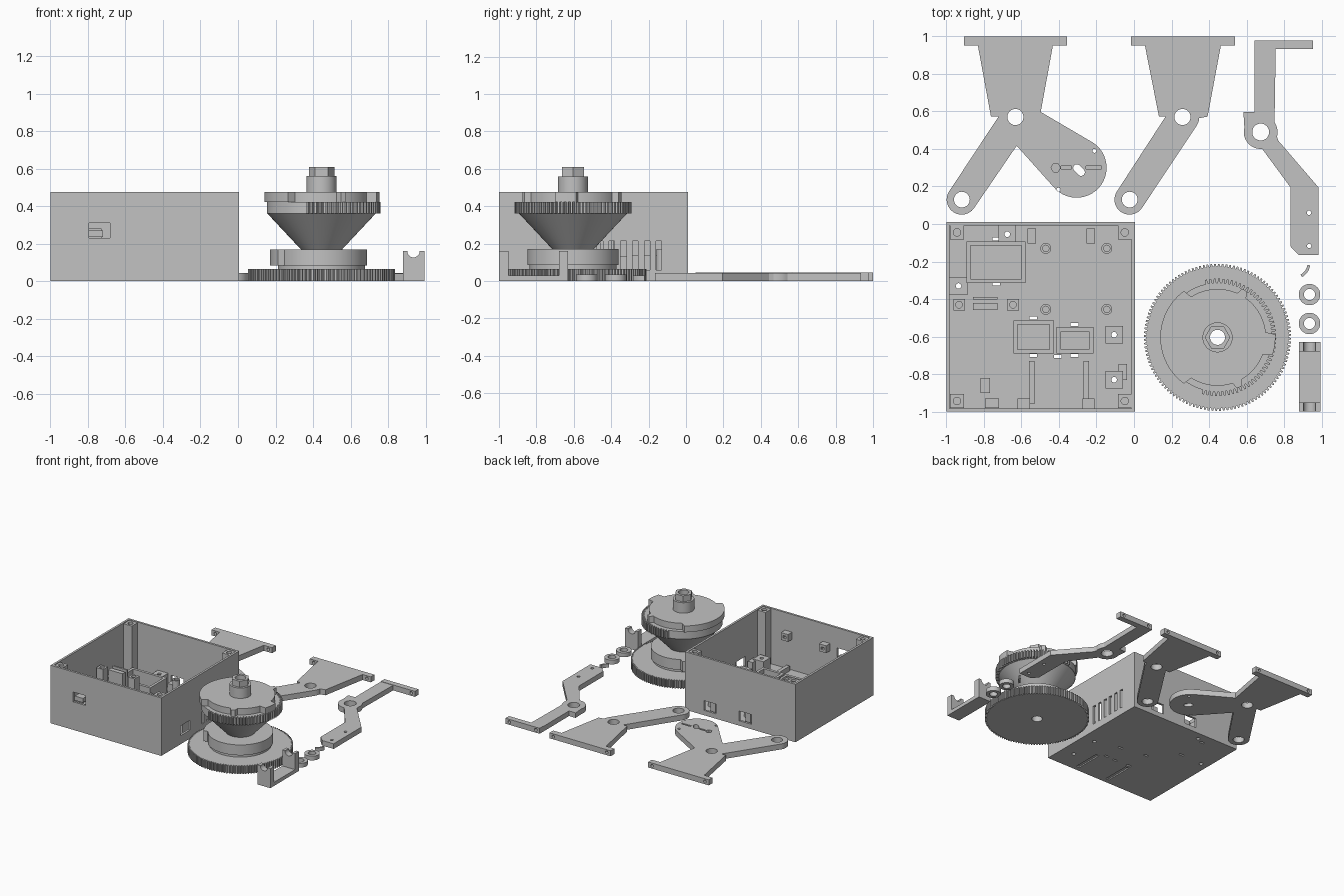
import bpy
import bmesh
from math import cos, sin, pi, radians

default_cube = bpy.data.objects.get("Cube")
if default_cube:
    bpy.data.objects.remove(default_cube, do_unlink=True)

# One plain plastic colour for every part
plastic = bpy.data.materials.new("light_grey_plastic")
plastic.use_nodes = True
plastic_colour = (0.54, 0.54, 0.54, 1)
plastic.diffuse_color = plastic_colour
plastic.node_tree.nodes["Principled BSDF"].inputs["Base Color"].default_value = plastic_colour

made_parts = []


# Outline helpers
def arc(centre_x, centre_y, radius, start, end, steps=24):
    angles = [radians(start + (end - start) * i / steps) for i in range(steps + 1)]
    return [(centre_x + radius * cos(a), centre_y + radius * sin(a)) for a in angles]


def circle(centre_x, centre_y, radius, steps=32):
    return arc(centre_x, centre_y, radius, 0, 360, steps)[:-1]


def rect(left, right, low, high):
    return [(left, low), (right, low), (right, high), (left, high)]


def square(centre_x, centre_y, half):
    return rect(centre_x - half, centre_x + half, centre_y - half, centre_y + half)


def gear(centre_x, centre_y, root, tip, teeth, toothed=lambda degrees: True):
    points = []
    for i in range(teeth):
        for part, radius in ((0, root), (0.3, root), (0.45, tip), (0.85, tip)):
            angle = 2 * pi * (i + part) / teeth
            reach = radius if toothed(360 * i / teeth) else root
            points.append((centre_x + reach * cos(angle), centre_y + reach * sin(angle)))
    return points


def cam(centre_x, centre_y, radius_at, steps=120):
    points = []
    for i in range(steps):
        angle = 360 * i / steps
        points += arc(centre_x, centre_y, radius_at(angle), angle, angle, 1)[:1]
    return points


# Mesh helpers
def finish(name, bm):
    bmesh.ops.remove_doubles(bm, verts=bm.verts, dist=0.0001)
    bmesh.ops.recalc_face_normals(bm, faces=bm.faces)
    mesh = bpy.data.meshes.new(name)
    bm.to_mesh(mesh)
    bm.free()
    mesh.materials.append(plastic)
    part = bpy.data.objects.new(name, mesh)
    bpy.context.collection.objects.link(part)
    made_parts.append(part)


def plate(name, outlines, near, far, axis="Z"):
    """Extrude an outline with holes along an axis, from near to far."""
    curve = bpy.data.curves.new(name, "CURVE")
    curve.dimensions = "2D"
    curve.fill_mode = "BOTH"
    curve.extrude = (far - near) / 2
    for outline in outlines:
        spline = curve.splines.new("POLY")
        spline.points.add(len(outline) - 1)
        for point, (u, v) in zip(spline.points, outline):
            point.co = (u, v, 0, 1)
        spline.use_cyclic_u = True
    helper = bpy.data.objects.new(name + "_outline", curve)
    mesh = helper.to_mesh()
    bm = bmesh.new()
    bm.from_mesh(mesh)
    helper.to_mesh_clear()
    bpy.data.objects.remove(helper)
    bpy.data.curves.remove(curve)
    for vert in bm.verts:
        u, v, w = vert.co
        w += (near + far) / 2
        vert.co = {"Z": (u, v, w), "Y": (u, w, v), "X": (w, u, v)}[axis]
    finish(name, bm)


def lathe(name, centre_x, centre_y, profile, steps=64):
    bm = bmesh.new()
    verts = [bm.verts.new((centre_x + r, centre_y, z)) for r, z in profile]
    edges = [bm.edges.new((verts[i - 1], verts[i])) for i in range(len(verts))]
    bmesh.ops.spin(bm, geom=verts + edges, cent=(centre_x, centre_y, 0),
                   axis=(0, 0, 1), angle=2 * pi, steps=steps)
    finish(name, bm)


# Enclosure: floor and four walls with openings
wall, top, back, right_side = 0.018, 0.475, 0.01, 0.004
screw_posts = [(x, y) for x in (-0.943, -0.049) for y in (-0.943, -0.045)]
strips = [rect(x, x + 0.03, -0.96, -0.73) for x in (-0.56, -0.27)]
clip_holes = [(-0.675, -0.055), (-0.935, -0.33), (-0.106, -0.59), (-0.106, -0.83)]
tab_holes = [(-0.735, -0.08), (-0.735, -0.32), (-0.537, -0.5), (-0.537, -0.7),
             (-0.317, -0.535), (-0.317, -0.7), (-0.405, -0.705)]
floor_cuts = [circle(x, y, 0.015, 16) for x, y in clip_holes]
floor_cuts += [rect(x - 0.02, x + 0.02, y - 0.008, y + 0.008) for x, y in tab_holes]
floor_cuts += strips
plate("case_floor", [rect(-1, right_side, -1, back)] + floor_cuts, 0, 0.02)
plate("case_front_wall", [rect(-1, right_side, 0, top), rect(-0.795, -0.683, 0.23, 0.31)],
      -1, wall - 1, "Y")
plate("case_back_wall", [rect(-1, right_side, 0, top)] +
      [rect(x, x + 0.11, 0.04, 0.12) for x in (-0.6, -0.28)], back - wall, back, "Y")
side = rect(wall - 1, back - wall, 0, top)
plate("case_left_wall", [side], -1, wall - 1, "X")
vents = [rect(y, y + 0.03, 0.06, 0.215) for y in [-0.16 - 0.063 * i for i in range(6)]]
plate("case_right_wall", [side, rect(-0.75, -0.63, 0.07, 0.15)] + vents,
      right_side - wall, right_side, "X")

# Enclosure: screw posts, standoffs and component holders
for x, y in screw_posts:
    plate("case_screw_post", [square(x, y, 0.037), circle(x, y, 0.02, 16)], 0.02, top - 0.005)
for x in (-0.47, -0.145):
    for y in (-0.13, -0.455):
        plate("round_standoff", [circle(x, y, 0.029), circle(x, y, 0.017, 16)], 0.02, 0.17)
for x in (-0.932, -0.645):
    plate("tall_standoff", [square(x, -0.43, 0.031), circle(x, -0.43, 0.018, 16)], 0.02, 0.26)
for x, y in clip_holes:
    plate("cable_clip", [square(x, y, 0.047), circle(x, y, 0.015, 16)], 0.02, 0.13)
for left, right, low, high in ((-0.892, -0.577, -0.315, -0.093),
                               (-0.642, -0.427, -0.69, -0.513),
                               (-0.412, -0.217, -0.69, -0.55)):
    lip = 0.022
    inner = rect(left + lip, right - lip, low + lip, high - lip)
    plate("module_frame", [rect(left, right, low, high), inner], 0.02, 0.14)
for outline in strips:
    plate("floor_rib", [outline], 0.01, 0.06)
for x in (-0.62, -0.275):
    plate("front_wall_block", [rect(x, x + 0.065, 0.27, 0.33), rect(x + 0.02, x + 0.045, 0.29, 0.31)],
          wall - 1, -0.93, "Y")
for x in (-0.567, -0.252):
    plate("rear_socket", [rect(x, x + 0.045, -0.105, -0.025)], 0.02, 0.1)
plate("side_socket", [rect(-0.083, -0.038, -0.83, -0.745)], 0.02, 0.12)
plate("front_socket", [rect(-0.817, -0.767, -0.9, -0.82)], 0.02, 0.12)
plate("front_window_step", [rect(-0.795, -0.72, -0.98, -0.93)], 0.235, 0.27)
plate("card_rest", [rect(-0.857, -0.727, -0.457, -0.42)], 0.02, 0.27)
plate("card_back", [rect(-0.857, -0.727, -0.403, -0.388)], 0.02, 0.28)

# Spindle: gears, cams, cone and hexagon top on one axis
hub = (0.445, -0.604)
bore = circle(*hub, 0.04)
plate("drive_gear", [gear(*hub, 0.378, 0.392, 120), bore], 0, 0.065)
plate("lower_collar", [circle(*hub, 0.232, 64), bore], 0.065, 0.085)
plate("lower_cam", [cam(*hub, lambda a: 0.275 if 120 < a < 215 else 0.243), bore], 0.085, 0.17)
lathe("spindle_cone", *hub, [(0.04, 0.17), (0.11, 0.17), (0.288, 0.36), (0.04, 0.36)])
plate("sector_gear", [gear(*hub, 0.29, 0.313, 84, lambda a: a < 100 or a > 250), bore],
      0.36, 0.423)


def upper_radius(angle):
    if 125 < angle < 235:
        return 0.305
    if angle < 5 or angle > 340:
        return 0.308
    return 0.29 if 55 < angle < 65 or 290 < angle < 300 else 0.258


plate("upper_cam", [cam(*hub, upper_radius), bore], 0.423, top)
plate("spindle_neck", [circle(*hub, 0.08), bore], top, 0.56)
plate("hexagon_top", [circle(*hub, 0.068, 6), bore], 0.56, 0.61)

# Flat linkage brackets with drilled flanges
thick = 0.045


def flange(left, right, near, far):
    holes = [circle(x, thick / 2, 0.012, 16) for x in (left + 0.035, right - 0.035)]
    plate("bracket_flange", [rect(left, right, 0, thick)] + holes, near, far, "Y")


flange(-0.907, -0.357, 0.952, 1)
flange(-0.016, 0.538, 0.952, 1)
flange(0.643, 0.953, 0.932, 0.978)

forked = [(-0.832, 0.952), (-0.762, 0.572), (-0.722, 0.572)]
forked += arc(-0.918, 0.13, 0.08, 147, 327) + [(-0.625, 0.417)]
forked += arc(-0.306, 0.3, 0.16, 220, 415) + [(-0.497, 0.597), (-0.432, 0.952)]
tilted_slot = arc(-0.304, 0.298, 0.02, 45, 225, 10) + arc(-0.282, 0.276, 0.02, 225, 405, 10)
through_holes = [circle(-0.632, 0.57, 0.043), circle(-0.917, 0.13, 0.042), tilted_slot,
                 circle(-0.211, 0.39, 0.011, 12), circle(-0.402, 0.183, 0.011, 12)]
recesses = [circle(-0.417, 0.3, 0.025, 6), rect(-0.388, -0.332, 0.294, 0.308),
            rect(-0.255, -0.172, 0.294, 0.308)]
plate("forked_bracket", [forked] + through_holes, 0, 0.025)
plate("forked_bracket_top", [forked] + through_holes + recesses, 0.025, thick)

single = [(0.058, 0.952), (0.133, 0.572), (0.168, 0.572)]
single += arc(-0.024, 0.13, 0.08, 147, 327) + arc(0.258, 0.572, 0.09, -33, -5, 6)
single += [(0.392, 0.572), (0.463, 0.952)]
plate("single_arm_bracket", [single, circle(0.258, 0.57, 0.043), circle(-0.023, 0.13, 0.042)],
      0, thick)

cranked = [(0.643, 0.932), (0.643, 0.597), (0.583, 0.597)]
cranked += arc(0.675, 0.49, 0.09, 165, 275, 16)
cranked += [(0.834, 0.195), (0.834, -0.12), (0.878, -0.165), (0.983, -0.165), (0.983, 0.195)]
cranked += [(0.768, 0.445)] + arc(0.675, 0.49, 0.09, -15, 35, 8) + [(0.755, 0.932)]
plate("cranked_bracket", [cranked, circle(0.675, 0.49, 0.045)] +
      [circle(0.933, y, 0.012, 12) for y in (0.06, -0.117)], 0, 0.042)

# Small loose parts: washers, curved key and axle cradle
for y in (-0.376, -0.53):
    plate("washer", [circle(0.935, y, 0.057), circle(0.935, y, 0.03)], 0, 0.035)
plate("curved_key", [arc(0.85, -0.205, 0.075, -60, -10, 8) + arc(0.85, -0.205, 0.09, -10, -60, 8)],
      0, 0.03)
plate("cradle_base", [rect(0.878, 0.993, -0.95, -0.68)], 0, 0.03)
cradle = [(0.878, 0), (0.993, 0), (0.993, 0.16)]
cradle += arc(0.935, 0.16, 0.033, 0, -180) + [(0.878, 0.16)]
for y in (-1, -0.68):
    plate("cradle_upright", [cradle], y, y + 0.05, "Y")

# Smooth the round surfaces and keep the corners sharp
bpy.ops.object.select_all(action="DESELECT")
for part in made_parts:
    part.select_set(True)
bpy.context.view_layer.objects.active = made_parts[0]
bpy.ops.object.shade_smooth_by_angle(angle=radians(25))
